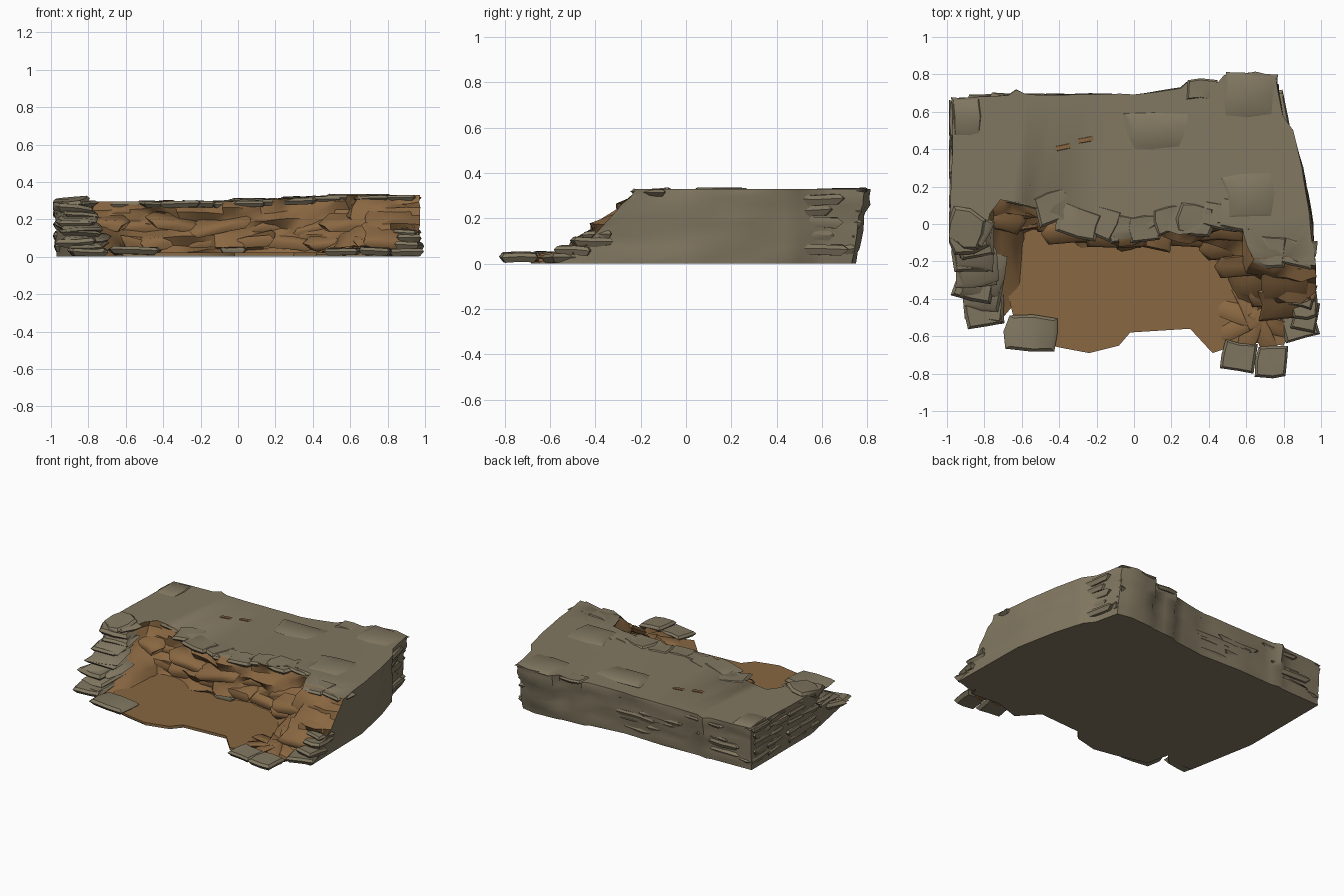
import bpy, bmesh, math, random
from mathutils import Vector, noise

if "Cube" in bpy.data.objects:
    bpy.data.objects.remove(bpy.data.objects["Cube"])

random.seed(7)
R = random.uniform


def material(name, col):
    m = bpy.data.materials.new(name)
    m.diffuse_color = (*col, 1)
    m.use_nodes = True
    m.node_tree.nodes["Principled BSDF"].inputs["Base Color"].default_value = m.diffuse_color
    return m


GREY = material("grey stone", (0.222, 0.186, 0.120))
BROWN = material("brown earth", (0.25, 0.135, 0.053))


def finish(name, bm, mats, angle=40):
    bmesh.ops.recalc_face_normals(bm, faces=bm.faces)
    me = bpy.data.meshes.new(name)
    bm.to_mesh(me)
    bm.free()
    for m in mats:
        me.materials.append(m)
    ob = bpy.data.objects.new(name, me)
    bpy.context.collection.objects.link(ob)
    bpy.ops.object.select_all(action='DESELECT')
    ob.select_set(True)
    bpy.context.view_layer.objects.active = ob
    bpy.ops.object.shade_smooth_by_angle(angle=math.radians(angle))
    return ob


def top_z(x):
    t = min(1, max(0, (x + 0.1) / 0.75))
    return 0.295 + 0.035 * t * t * (3 - 2 * t)


def slab(bm, x, y, z, sx, sy, sz, rot=0, tilt=(0, 0), jit=0.16):
    """Irregular thin stone, z is its underside."""
    base = [(-1, -1), (0.1, -1.05), (1, -1), (1.05, 0.1), (1, 1), (-0.1, 1.05), (-1, 1), (-1.05, 0)]
    pts = [(a + R(-jit, jit), b + R(-jit, jit), R(-jit, jit) * .7) for a, b in base]
    rings = []
    c, s = math.cos(rot), math.sin(rot)
    for h, k in ((0, 0.8), (0.6, 1.0), (1, 0.85)):
        ring = []
        for a, b, e in pts:
            u, v = a * k * sx / 2, b * k * sy / 2
            w = max(0.001, z + (h + e) * sz + u * tilt[0] + v * tilt[1])
            px = min(0.995, max(-0.99, x + u * c - v * s))
            ring.append(bm.verts.new((px, y + u * s + v * c, w)))
        rings.append(ring)
    for lo, hi in zip(rings, rings[1:]):
        for i in range(8):
            j = (i + 1) % 8
            bm.faces.new((lo[i], lo[j], hi[j], hi[i]))
    caps = [bm.faces.new(rings[0][::-1]), bm.faces.new(rings[-1])]
    bmesh.ops.poke(bm, faces=caps)


def plate(name, pts, z0, z1, mat):
    bm = bmesh.new()
    lo = [bm.verts.new((x, y, z0)) for x, y in pts]
    hi = [bm.verts.new((x, y, z1)) for x, y in pts]
    for i in range(len(pts)):
        j = (i + 1) % len(pts)
        bm.faces.new((lo[i], lo[j], hi[j], hi[i]))
    caps = [bm.faces.new(lo[::-1]), bm.faces.new(hi)]
    bmesh.ops.triangulate(bm, faces=caps)
    return finish(name, bm, [mat])


# Ledge outline, counter-clockwise: top x, y, foot x, y
SIDES = [(.97, -.22, .97, -.58), (.94, .05, .96, 0), (.9, .3, .9, .3), (.85, .5, .84, .5),
         (.8, .58, .79, .56), (.76, .79, .75, .73), (.65, .82, .65, .75), (.48, .8, .48, .74),
         (.45, .76, .45, .73), (.28, .76, .28, .72), (.25, .73, .25, .7), (0, .69, 0, .67),
         (-.3, .7, -.3, .68), (-.57, .69, -.57, .67), (-.63, .72, -.63, .68), (-.67, .69, -.67, .67),
         (-.97, .67, -.97, .66), (-.97, .3, -.97, .3), (-.98, 0, -.97, 0),
         (-.94, -.1, -.88, -.48), (-.8, -.02, -.7, -.5)]
CLIFF = [(-.77, .14, -.6, -.38), (-.66, .11, -.58, -.12), (-.5, .1, -.5, -.06), (-.4, .05, -.35, -.09),
         (-.35, -.06, -.25, -.1), (-.2, -.03, -.15, -.08), (-.08, -.09, -.05, -.12),
         (.05, -.08, .05, -.1), (.12, -.02, .15, -.08), (.3, -.04, .28, -.12), (.48, 0, .38, -.2),
         (.6, .02, .5, -.28), (.64, -.18, .55, -.45), (.75, -.22, .72, -.58)]
outline = SIDES + CLIFF
ring = []
for i, p in enumerate(outline):
    q = outline[(i + 1) % len(outline)]
    n = max(1, round(math.hypot(q[0] - p[0], q[1] - p[1]) / 0.07))
    for k in range(n):
        ring.append(([a + (b - a) * k / n for a, b in zip(p, q)], i >= len(SIDES) - 1, i >= len(SIDES) - 2))

# Main ledge: lofted rings, brown on the front cliff
bm = bmesh.new()
ROWS = [0, .1, .22, .36, .5, .64, .78, .9, 1]
N = len(ring)
loft = []
for r, t in enumerate(ROWS):
    row = []
    for i, (p, brown, front) in enumerate(ring):
        a, b = ring[i - 1][0], ring[(i + 1) % N][0]
        out = Vector((b[1] - a[1], a[0] - b[0])).normalized()
        s = t ** 0.7 if front or i == 0 else t
        x, y = p[2] + (p[0] - p[2]) * s, p[3] + (p[1] - p[3]) * s
        amp = 0.0 if r == 0 else (0.085 if brown else 0.014)
        d = noise.noise(Vector((x * 4.5, y * 4.5, r * 0.9))) * amp
        dz = noise.noise(Vector((x * 4, y * 4, 9 + r))) * (0.03 if 0 < r < 8 else 0)
        row.append(bm.verts.new((x + out.x * d, y + out.y * d, t * top_z(x) + dz)))
    loft.append(row)
for lo, hi in zip(loft, loft[1:]):
    for i in range(N):
        j = (i + 1) % N
        f = bm.faces.new((lo[i], lo[j], hi[j], hi[i]))
        f.material_index = int(ring[i][1])
caps = [bm.faces.new(loft[0][::-1]), bm.faces.new(loft[-1])]
bmesh.ops.triangulate(bm, faces=caps)
finish("main_ledge", bm, [GREY, BROWN])

# Earth floor in the front recess, on a grey underside
floor = [(-.68, -.35), (-.62, -.6), (-.4, -.66), (-.24, -.69), (-.08, -.65), (-.02, -.58), (.14, -.57),
         (.3, -.56), (.42, -.69), (.6, -.63), (.8, -.65), (.86, -.52), (.7, -.2), (.5, 0), (-.55, .03)]
plate("earth_floor", floor, 0.008, 0.022, BROWN)
plate("floor_underside", [(x * .99, y * .99) for x, y in floor], 0.0, 0.008, GREY)

# Grey slabs lying along the front
bm = bmesh.new()
for x, y, z, sx, sy, sz, rot in [
        (-.545, -.58, .012, .28, .18, .04, -.08), (-.8, -.46, .005, .2, .17, .04, .2),
        (.56, -.71, .01, .17, .15, .035, -.15), (.735, -.735, .01, .16, .16, .04, -.05),
        (.89, -.54, .002, .18, .15, .04, .25), (.92, -.49, .04, .13, .16, .04, -.2),
        (.91, -.42, .075, .13, .17, .04, .1), (.9, -.38, .11, .13, .13, .035, -.2),
        (-.03, -.1, .02, .14, .06, .03, .1)]:
    slab(bm, x, y, z, sx, sy, sz, rot, (R(-.06, .06), R(-.04, .06)), .1)
finish("front_slabs", bm, [GREY])

# Stepped stack of slabs on the left wing
bm = bmesh.new()
for k in range(11):
    t = k / 10
    slab(bm, -.81 + R(-.025, .025) - .07 * t, -.42 + .39 * t ** .8, .01 + .255 * t,
         R(.18, .22), R(.17, .24), R(.03, .045), R(-.35, .35), (R(-.1, .1), R(0, .2)))
finish("left_stack", bm, [GREY])

# Strata slabs poking out of the side and back walls
bm = bmesh.new()
for y in (.55, .38, .18, .02):
    for z in (.03, .09, .15, .21, .25):
        slab(bm, -.93 + R(-.008, .008), y + R(-.03, .03), z, .1, R(.15, .22), R(.03, .045), R(-.04, .04))
for k in range(16):
    z = R(.02, .25)
    slab(bm, R(-.75, .6), .635 + R(-.008, .008) + z * .06, z, R(.25, .4), .09, R(.025, .05), R(-.03, .03))
for z in (.04, .1, .16, .21, .26):
    slab(bm, .69 + R(-.02, .02), .66 + z * .2, z, .13, .14, .04, R(-.1, .1))
    slab(bm, .77 + R(-.005, .005), .55 + R(-.06, .03), z, .1, R(.25, .4), .045, .2)
finish("wall_strata", bm, [GREY])

# Thin cap stones on top and overhanging the cliff edge
bm = bmesh.new()
for x, y, sx, sy, rot in [(-.895, .57, .16, .2, 0), (.36, .72, .16, .11, 0), (.62, .68, .26, .22, -.05),
                          (.62, .15, .25, .25, .1), (.2, .5, .45, .2, .05)]:
    slab(bm, x, y, top_z(x) - .024, sx, sy, .028, rot)
for x, y in [(-.56, .15), (-.43, .1), (-.3, .01), (-.17, .01), (-.06, -.03), (.06, -.02),
             (.2, .03), (.33, .02), (.46, .05), (.57, .05), (.72, -.14), (.87, -.15), (-.88, -.02)]:
    slab(bm, x, y, top_z(x) - .032, R(.16, .24), R(.12, .18), R(.03, .036), R(-.4, .4),
         (R(-.04, .04), R(0, .06)))
finish("cap_stones", bm, [GREY])

# Small earth patches on top
bm = bmesh.new()
for x, y in [(-.38, .41), (-.26, .45)]:
    slab(bm, x, y, top_z(x) + .001, .08, .025, .006, .2, (0, 0), .1)
finish("top_earth_patches", bm, [BROWN])

# Broad earth ledges breaking up the cliff and the right-hand slope
bm = bmesh.new()
for i, p in enumerate(CLIFF):
    t = (.62, .3)[i % 2]
    s = t ** .7
    x, y = p[2] + (p[0] - p[2]) * s, p[3] + (p[1] - p[3]) * s
    slab(bm, x, y + .035, t * .29 - .03, R(.24, .34), R(.1, .13), R(.05, .07),
         R(-.3, .3), (R(-.25, .25), R(.2, .5)), .2)
for k in range(7):
    a = math.radians(115 + 45 * k)
    slab(bm, .65 + .09 * math.cos(a), -.51 + .08 * math.sin(a), .02, .22, .09, .022, a, (-.12, .15), .15)
for y, z in ((-.42, .08), (-.31, .17)):
    slab(bm, .81, y, z, .28, .18, .06, R(-.2, .2), (R(-.1, .1), .6), .15)
finish("earth_ledges", bm, [BROWN], 60)
